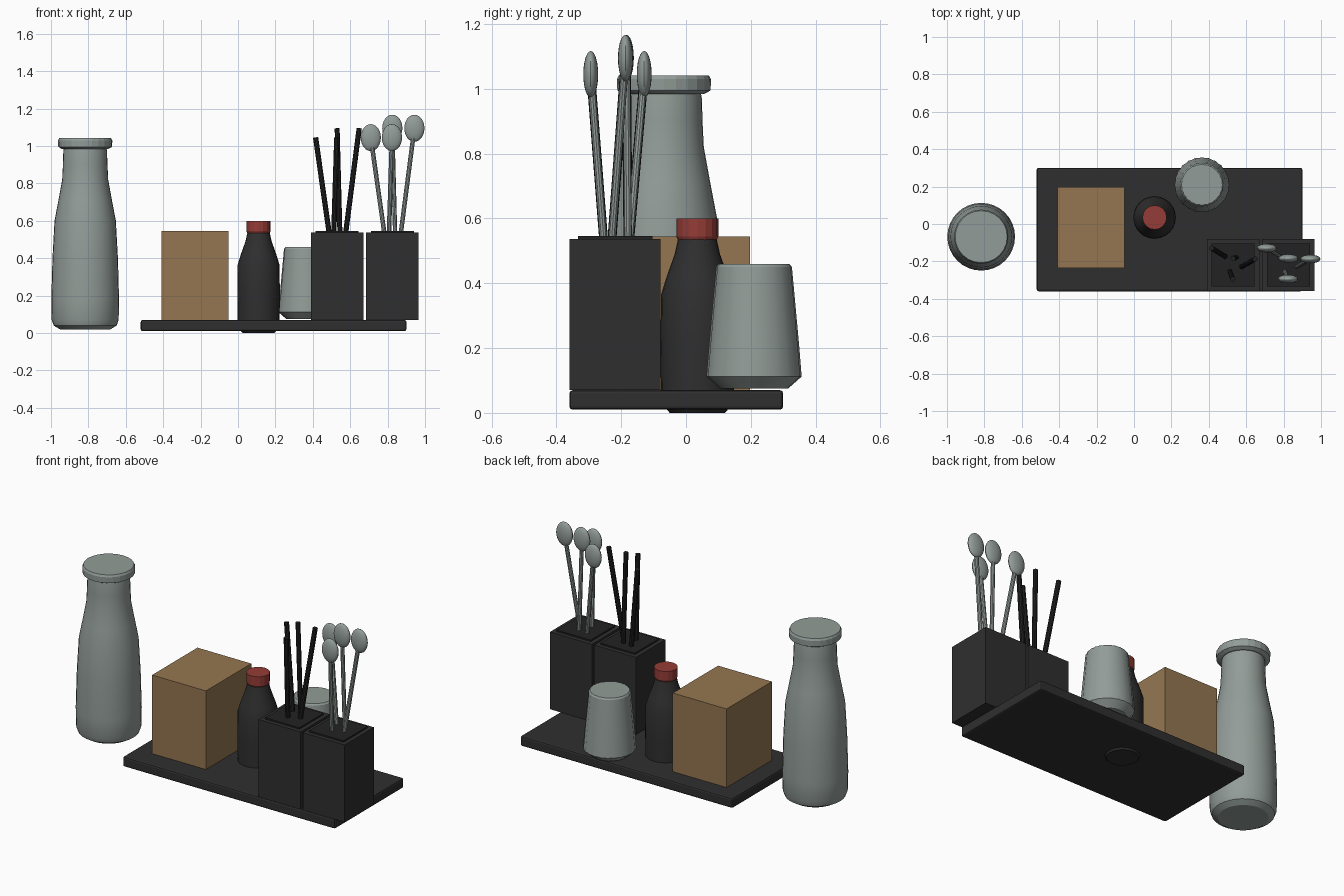
import bpy, bmesh, math
from mathutils import Vector

cube = bpy.data.objects.get("Cube")
if cube:
    bpy.data.objects.remove(cube, do_unlink=True)


def material(name, color):
    m = bpy.data.materials.new(name)
    m.use_nodes = True
    m.diffuse_color = (*color, 1)
    m.node_tree.nodes["Principled BSDF"].inputs["Base Color"].default_value = (*color, 1)
    return m


CHARCOAL = material("charcoal", (0.028, 0.028, 0.028))
BLACK = material("black", (0.016, 0.016, 0.016))
WOOD = material("tan wood", (0.30, 0.183, 0.083))
GREY = material("grey green", (0.29, 0.335, 0.315))
RED = material("red", (0.30, 0.046, 0.038))


def finish(bm, name, mat, smooth=False):
    bmesh.ops.recalc_face_normals(bm, faces=bm.faces)
    me = bpy.data.meshes.new(name)
    bm.to_mesh(me)
    bm.free()
    me.materials.append(mat)
    ob = bpy.data.objects.new(name, me)
    bpy.context.collection.objects.link(ob)
    if smooth:
        bpy.ops.object.select_all(action="DESELECT")
        ob.select_set(True)
        bpy.context.view_layer.objects.active = ob
        bpy.ops.object.shade_smooth_by_angle(angle=math.radians(30))
    return ob


def box(name, lo, hi, mat, bevel=0):
    bm = bmesh.new()
    bmesh.ops.create_cube(bm, size=1)
    lo, hi = Vector(lo), Vector(hi)
    for v in bm.verts:
        v.co = (lo + hi) / 2 + v.co * (hi - lo)
    ob = finish(bm, name, mat)
    if bevel:
        mod = ob.modifiers.new("soft edges", "BEVEL")
        mod.width = bevel
        mod.segments = 2
    return ob


def lathe(name, centre, profile, sides, mat, rib=0, smooth=True):
    """Closed turned shape from (radius, height) pairs; rib alternates the radius."""
    bm = bmesh.new()
    rings = []
    for r, z in profile:
        ring = []
        for i in range(sides):
            a = math.tau * i / sides
            rr = r * (1 - rib * (i % 2))
            ring.append(bm.verts.new((centre[0] + rr * math.cos(a),
                                      centre[1] + rr * math.sin(a), z)))
        rings.append(ring)
    for low, high in zip(rings, rings[1:]):
        for i in range(sides):
            j = (i + 1) % sides
            bm.faces.new((low[i], low[j], high[j], high[i]))
    bm.faces.new(rings[0])
    bm.faces.new(rings[-1])
    return finish(bm, name, mat, smooth)


def rod(name, start, end, radius, mat):
    start, end = Vector(start), Vector(end)
    axis = end - start
    bm = bmesh.new()
    bmesh.ops.create_cone(bm, cap_ends=True, segments=10, radius1=radius,
                          radius2=radius, depth=axis.length)
    turn = axis.to_track_quat("Z", "Y")
    for v in bm.verts:
        v.co = turn @ v.co + (start + end) / 2
    return finish(bm, name, mat, True)


# Tray and wooden block
box("tray", (-0.52, -0.36, 0.01), (0.90, 0.30, 0.07), CHARCOAL, 0.01)
box("wooden_box", (-0.41, -0.235, 0.07), (-0.05, 0.198, 0.545), WOOD)

# Sauce bottle, its base set through the tray
BOTTLE = (0.11, 0.035)
lathe("sauce_bottle", BOTTLE,
      [(0.085, 0), (0.112, 0.03), (0.114, 0.2), (0.112, 0.365), (0.095, 0.42),
       (0.07, 0.49), (0.06, 0.535)], 24, CHARCOAL)
lathe("bottle_cap", BOTTLE, [(0.058, 0.53), (0.065, 0.545), (0.065, 0.6)], 16, RED, smooth=False)

# Ribbed upturned cup
lathe("cup", (0.363, 0.21),
      [(0.105, 0.075), (0.147, 0.112), (0.14, 0.2), (0.117, 0.45), (0.11, 0.459)],
      48, GREY, rib=0.025)

# Carafe with lid
CARAFE = (-0.817, -0.068)
lathe("carafe", CARAFE,
      [(0.135, 0.02), (0.168, 0.04), (0.179, 0.07), (0.181, 0.18), (0.175, 0.4), (0.164, 0.6),
       (0.143, 0.71), (0.123, 0.82), (0.119, 0.9), (0.117, 0.97), (0.112, 1.0)], 32, GREY)
lathe("carafe_lid", CARAFE,
      [(0.125, 0.985), (0.144, 0.995), (0.145, 1.03), (0.139, 1.042)], 24, GREY, smooth=False)

# Holders, each with a raised top plate and four utensils
# Utensil rows: base x, base y, top x, top y (relative to holder centre), top z
UTENSILS = [(-0.042, 0.045, -0.115, 0.09, 1.045), (0.015, 0.04, 0.0, 0.035, 1.095),
            (-0.018, -0.035, -0.002, -0.075, 1.045), (0.045, -0.01, 0.118, 0.032, 1.095)]
CY = -0.219
for label, cx in (("stick", 0.53), ("spoon", 0.825)):
    box(label + "_holder", (cx - 0.14, CY - 0.14, 0.07), (cx + 0.14, CY + 0.14, 0.537), CHARCOAL)
    box(label + "_holder_top", (cx - 0.115, CY - 0.115, 0.53), (cx + 0.115, CY + 0.115, 0.546), BLACK)
    for n, (bx, by, tx, ty, tz) in enumerate(UTENSILS, 1):
        base = (cx + bx, CY + by, 0.53)
        top = (cx + tx, CY + ty, tz)
        if label == "stick":
            rod(f"stick_{n}", base, top, 0.014, BLACK)
            continue
        rod(f"spoon_handle_{n}", base, top, 0.012, GREY)
        bm = bmesh.new()
        bmesh.ops.create_uvsphere(bm, u_segments=20, v_segments=12, radius=1)
        for v in bm.verts:
            v.co = Vector(top) + v.co * Vector((0.054, 0.023, 0.072))
        finish(bm, f"spoon_bowl_{n}", GREY, True)
